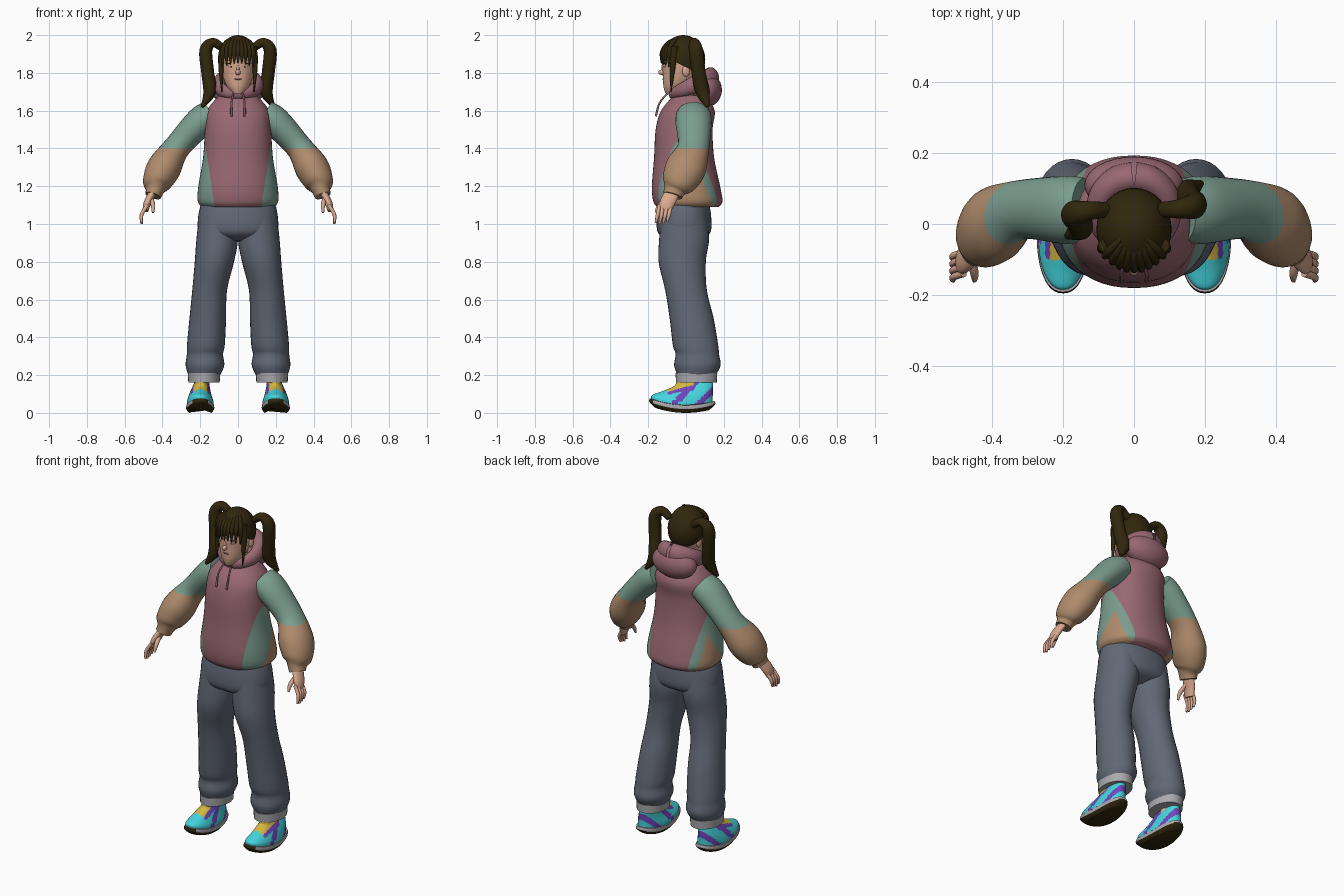
import bpy, bmesh, math
from mathutils import Vector, Matrix

if "Cube" in bpy.data.objects:
    bpy.data.objects.remove(bpy.data.objects["Cube"])


def material(name, red, green, blue):
    mat = bpy.data.materials.new(name)
    mat.use_nodes = True
    mat.diffuse_color = (red, green, blue, 1)
    shader = mat.node_tree.nodes["Principled BSDF"]
    shader.inputs["Base Color"].default_value = mat.diffuse_color
    shader.inputs["Roughness"].default_value = .8
    return mat


PINK = material("dusty_pink", .32, .14, .17)
GREEN = material("sage_green", .2, .34, .28)
TAN = material("tan", .43, .26, .15)
DENIM = material("slate_denim", .12, .14, .18)
GREY = material("light_grey", .4, .4, .43)
CYAN = material("cyan", .06, .67, .73)
YELLOW = material("yellow", .67, .48, .05)
PURPLE = material("purple", .16, .06, .5)
SKIN = material("skin", .7, .4, .28)
HAIR = material("dark_brown", .03, .02, .004)
X, Y, Z = Matrix.Identity(3)
SIDES = {"left": 1, "right": -1}


def cut_plane(bm, point, normal, trim=False):
    geometry = bm.verts[:] + bm.edges[:] + bm.faces[:]
    bmesh.ops.bisect_plane(bm, geom=geometry, plane_co=point, plane_no=normal, clear_inner=trim)


def finish(name, bm, mats, paint=None, side=1):
    """Colour the faces, mirror if on the right, and link the object."""
    bmesh.ops.recalc_face_normals(bm, faces=bm.faces[:])
    bm.normal_update()
    for face in bm.faces:
        face.smooth = True
        if paint:
            colour = paint(face.calc_center_median(), face.normal)
            face.material_index = mats.index(colour)
    if side < 0:
        for vert in bm.verts:
            vert.co.x = -vert.co.x
        bmesh.ops.reverse_faces(bm, faces=bm.faces[:])
    mesh = bpy.data.meshes.new(name)
    bm.to_mesh(mesh)
    bm.free()
    for mat in mats:
        mesh.materials.append(mat)
    mesh.set_sharp_from_angle(angle=math.radians(50))
    bpy.context.collection.objects.link(bpy.data.objects.new(name, mesh))


def smooth_keys(keys, steps):
    """Catmull-Rom curve through the key sections."""
    keys = [Vector(key) for key in keys]
    keys = [keys[0], *keys, keys[-1]]
    curve = []
    for before, start, end, after in zip(keys, keys[1:], keys[2:], keys[3:]):
        leave, arrive = (end - before) / 2, (after - start) / 2
        for step in range(steps):
            t = step / steps
            ease = t * t * (3 - 2 * t)
            curve.append(start.lerp(end, ease) + leave * t * (1 - t) ** 2 - arrive * t * t * (1 - t))
    return curve + [keys[-2]]


def loft(name, keys, *mats, depth=1, flat=False, ref=Y, sides=24, steps=5, power=2,
         closed=False, bend=0, cuts=(), paint=None, side=1):
    """Skin oval sections (x, y, z, radius); they lie level or follow the path."""
    sections = smooth_keys(keys, steps)
    points = [key.to_3d() for key in sections]
    bm = bmesh.new()
    rings = []
    for i, (point, section) in enumerate(zip(points, sections)):
        wide, deep = X, Y
        if not flat:
            along = (points[min(i + 1, len(points) - 1)] - points[max(i - 1, 0)]).normalized()
            deep = (ref - along * ref.dot(along)).normalized()
            wide = deep.cross(along)
        ring = []
        for j in range(sides):
            turn = math.tau * j / sides
            c, s = [math.copysign(abs(v) ** (2 / power), v) for v in (math.cos(turn), math.sin(turn))]
            co = point + (wide * c + deep * s * depth) * section.w
            co.z += bend * co.y ** 2
            ring.append(bm.verts.new(co))
        rings.append(ring)
    for low, high in zip(rings, rings[1:]):
        for j in range(sides):
            bm.faces.new((low[j - 1], low[j], high[j], high[j - 1]))
    if not closed:
        bm.faces.new(rings[0])
        bm.faces.new(rings[-1])
    for point, normal in cuts:
        cut_plane(bm, point, normal)
    finish(name, bm, mats, paint, side)


def ball(name, centre, size, mat, trim=None, side=1):
    """Ellipsoid, optionally trimmed by a plane."""
    bm = bmesh.new()
    place = Matrix.LocRotScale(Vector(centre), None, Vector(size))
    bmesh.ops.create_uvsphere(bm, u_segments=32, v_segments=20, radius=1, matrix=place)
    if trim:
        cut_plane(bm, *trim, trim=True)
    finish(name, bm, [mat], side=side)


def hoodie_paint(c, normal):
    """Pink centre, green sides, a tan wedge low on each side."""
    if abs(c.x) < .15 * c.z - .04 or c.z > 1.53:
        return PINK
    return TAN if .6 * c.z - .72 < c.y < .58 - .4 * c.z else GREEN


def sleeve_paint(c, normal):
    return GREEN if c.z > 1.4 else TAN


def shoe_paint(c, normal):
    """Yellow tongue edged in purple, slanted purple flashes, cyan elsewhere."""
    off_centre = abs(c.x - .2)
    if -.1 < c.y < .04 and c.z > .09 and off_centre < .05:
        return YELLOW if off_centre < .037 else PURPLE
    slant = c.y - c.z
    return PURPLE if -.13 < slant < -.09 or 0 < slant < .04 else CYAN


def sole_paint(c, normal):
    return HAIR if normal.z < -.3 or c.y < -.17 else GREY


# Hoodie body, cut along its colour borders
borders = [(X * -.04 * side, X * side - Z * .15) for side in SIDES.values()]
borders += [(Y * -.72, Y - Z * .6), (Y * .58, Y + Z * .4)]
loft("hoodie_body",
     [(0, .01, 1.09, .19), (0, .01, 1.12, .213), (0, 0, 1.2, .21), (0, -.01, 1.35, .185),
      (0, -.01, 1.5, .175), (0, .01, 1.6, .165), (0, .02, 1.68, .1)],
     PINK, GREEN, TAN, depth=.86, flat=True, sides=48, power=2.2, cuts=borders, paint=hoodie_paint)

# Hood: rolled collar and the pouch hanging behind
collar = []
for i in range(17):
    turn = math.tau * i / 16
    back = math.cos(turn)
    collar.append((.1 * math.sin(turn), .03 + .1 * back, 1.73 + .04 * back, .034 + .012 * back))
loft("hood_collar", collar, PINK, depth=1.3, ref=Z, closed=True)
ball("hood_pouch", (0, .11, 1.71), (.14, .08, .09), PINK)

# Trouser hips
loft("trouser_hips", [(0, -.01, 1.13, .19), (0, -.01, 1.03, .212), (0, -.01, .95, .2), (0, -.01, .91, .1)],
     DENIM, depth=.68, flat=True, sides=40, power=2.2)

for name, side in SIDES.items():
    # Sleeve: green above, puffed tan forearm gathered at the wrist
    loft(name + "_sleeve",
         [(.14, .04, 1.58, .075), (.2, .04, 1.54, .08), (.32, .04, 1.41, .07), (.39, 0, 1.3, .09),
          (.43, -.04, 1.22, .076), (.44, -.06, 1.18, .05), (.45, -.07, 1.15, .043)],
         GREEN, TAN, depth=1.2, cuts=[(Z * 1.4, Z)], paint=sleeve_paint, side=side)

    # Hand: palm, four fingers and a thumb
    loft(name + "_palm", [(.45, -.07, 1.17, .02), (.48, -.1, 1.11, .02), (.49, -.11, 1.07, .015)],
         SKIN, depth=2, side=side)
    for i, finger in enumerate(("index", "middle", "ring", "little")):
        y = .02 * i - .14
        tip = 1 + .006 * abs(i - 1)
        loft(f"{name}_{finger}_finger",
             [(.48, y, 1.1, .01), (.51, y - .01, 1.05, .01), (.51, y - .02, tip, .006)],
             SKIN, sides=12, side=side)
    loft(name + "_thumb", [(.46, -.09, 1.14, .012), (.45, -.14, 1.1, .012), (.45, -.16, 1.06, .006)],
         SKIN, ref=X, sides=12, side=side)

    # Trouser leg, turned-up cuff and ankle
    loft(name + "_trouser_leg",
         [(.105, -.01, 1.05, .1), (.11, -.01, .92, .11), (.125, -.02, .8, .104), (.15, 0, .65, .092),
          (.16, .03, .5, .097), (.17, .05, .36, .1), (.175, .06, .31, .096), (.175, .06, .25, .102),
          (.18, .055, .19, .08)],
         DENIM, depth=1.2, flat=True, sides=32, side=side)
    loft(name + "_trouser_cuff", [(.18, .055, .16, .083), (.18, .055, .21, .085)],
         GREY, depth=1.3, flat=True, sides=32, side=side)
    loft(name + "_ankle", [(.19, .06, .08, .04), (.19, .06, .2, .04)], SKIN, flat=True, side=side)

    # Shoe upper and sole, both turned up towards toe and heel
    loft(name + "_shoe",
         [(.2, -.02, .03, .07), (.2, -.02, .06, .07), (.2, .01, .1, .058), (.195, .04, .14, .044),
          (.195, .03, .16, .036)],
         CYAN, YELLOW, PURPLE, depth=2.3, flat=True, sides=64, steps=8, power=2.2, bend=1,
         paint=shoe_paint, side=side)
    loft(name + "_shoe_sole", [(.2, -.02, 0, .06), (.2, -.02, .02, .074), (.2, -.02, .04, .073)],
         GREY, HAIR, depth=2.35, flat=True, sides=48, power=2.3, bend=1, paint=sole_paint, side=side)

    # Drawstring
    loft(name + "_drawstring", [(.025, -.1, 1.69, .005), (.035, -.14, 1.64, .005), (.035, -.16, 1.57, .006)],
         PINK, sides=8, side=side)

    # Ear, eye, brow and the lock beside the face
    ball(name + "_ear", (.088, 0, 1.81), (.012, .02, .03), SKIN, side=side)
    ball(name + "_eye", (.034, -.11, 1.833), (.016, .007, .007), GREY, side=side)
    ball(name + "_iris", (.033, -.114, 1.833), (.007, .006, .007), HAIR, side=side)
    ball(name + "_brow", (.036, -.112, 1.85), (.02, .006, .004), HAIR, side=side)
    loft(name + "_face_lock", [(.08, -.06, 1.94, .02), (.09, -.07, 1.83, .014), (.085, -.08, 1.7, .003)],
         HAIR, side=side)

    # Pigtail, the left swinging back and the right forward
    tail = [(.08, 1.93, .02), (.13, 1.96, .025), (.17, 1.92, .034), (.16, 1.8, .034),
            (.15, 1.7, .034), (.19, 1.62, .008)]
    swing = [(x, .04 + side * .003 * i * i, z, r) for i, (x, z, r) in enumerate(tail)]
    loft(name + "_pigtail", swing, HAIR, depth=1.1, side=side)

# Head, neck, nose and lips
loft("head", [(0, -.08, 1.69, .025), (0, -.05, 1.73, .06), (0, -.025, 1.8, .085), (0, -.02, 1.88, .09),
              (0, -.015, 1.96, .05)], SKIN, depth=1.16, flat=True, sides=32)
loft("neck", [(0, 0, 1.66, .055), (0, 0, 1.8, .05)], SKIN, flat=True)
ball("nose", (0, -.124, 1.803), (.013, .022, .015), SKIN)
ball("nose_bridge", (0, -.12, 1.825), (.008, .01, .03), SKIN)
ball("lips", (0, -.115, 1.767), (.022, .01, .006), PINK)

# Hair cap, trimmed from forehead to nape, and fringe
ball("hair_cap", (0, -.015, 1.87), (.106, .117, .13), HAIR, trim=(Z * 1.83, Y + Z * 2))
for i in range(9):
    x = .02 * (i - 4)
    back = 6 * x * x
    loft(f"fringe_strand_{i + 1}",
         [(x / 3, -.03, 1.985, .008), (x * .8, back / 2 - .09, 1.96, .012), (x, back - .126, 1.91, .012),
          (x, back - .13, 1.85 - back / 2, .003)], HAIR, ref=X, sides=12)
